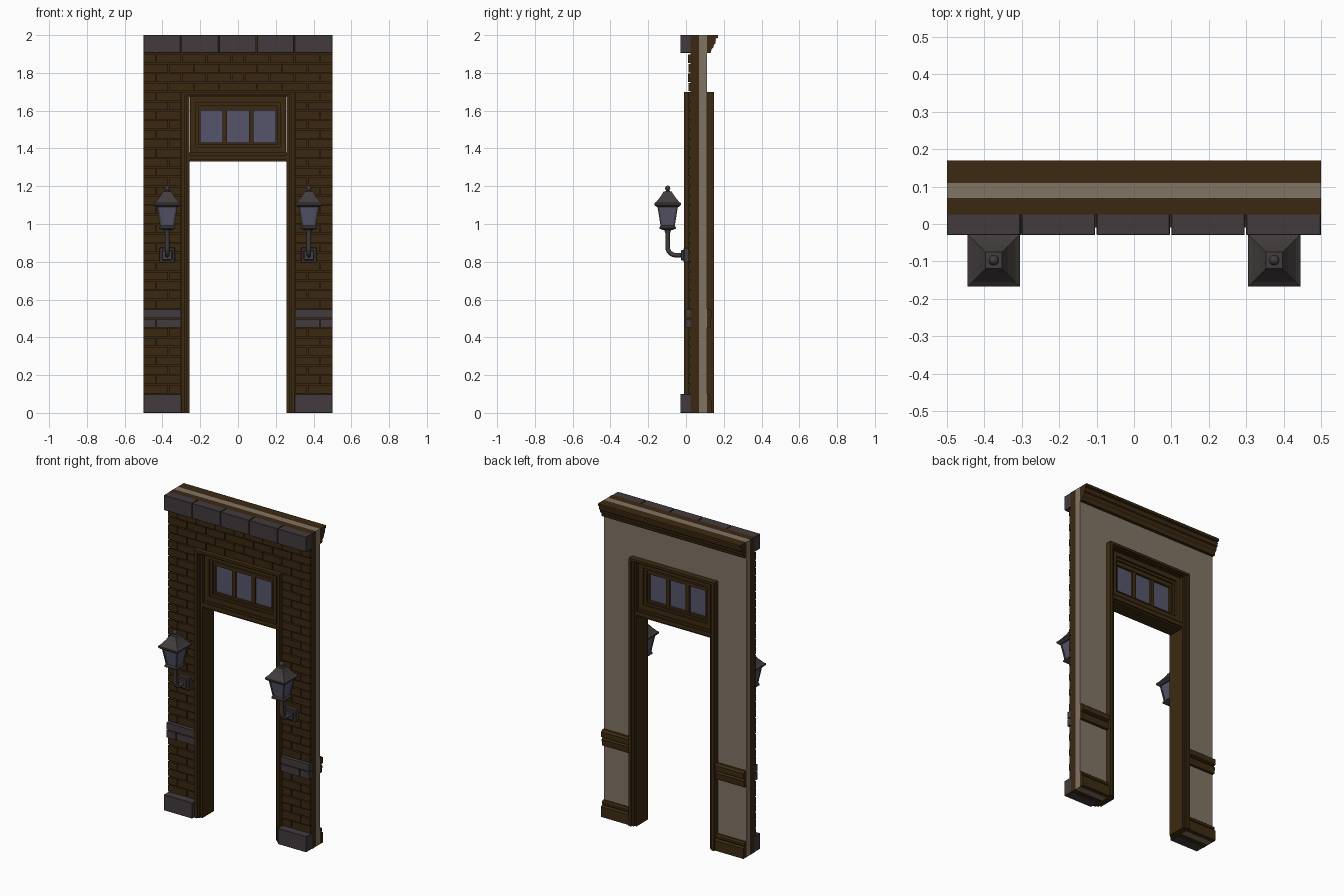
import bpy, bmesh, math
from mathutils import Vector

if "Cube" in bpy.data.objects:
    bpy.data.objects.remove(bpy.data.objects["Cube"])


def mat(name, r, g, b):
    m = bpy.data.materials.new(name)
    m.diffuse_color = (r, g, b, 1)
    m.use_nodes = True
    m.node_tree.nodes["Principled BSDF"].inputs["Base Color"].default_value = m.diffuse_color
    return m


WOOD = mat("dark brown wood", 0.046, 0.023, 0.006)
BRICK = mat("brown brick", 0.043, 0.021, 0.006)
STONE = mat("grey stone", 0.055, 0.044, 0.047)
METAL = mat("dark metal", 0.055, 0.047, 0.046)
PLASTER = mat("beige plaster", 0.22, 0.175, 0.13)
GLASS = mat("blue grey glass", 0.09, 0.09, 0.145)


def finish(name, bm, material, bevel=0, smooth=False):
    bmesh.ops.recalc_face_normals(bm, faces=bm.faces[:])
    if bevel:
        bmesh.ops.bevel(bm, geom=bm.edges[:], offset=bevel, segments=1, affect='EDGES')
    me = bpy.data.meshes.new(name)
    bm.to_mesh(me)
    bm.free()
    me.materials.append(material)
    ob = bpy.data.objects.new(name, me)
    bpy.context.collection.objects.link(ob)
    if smooth:
        bpy.ops.object.select_all(action='DESELECT')
        ob.select_set(True)
        bpy.context.view_layer.objects.active = ob
        bpy.ops.object.shade_smooth_by_angle(angle=math.radians(40))
    return ob


def loft(bm, rings):
    """Skin a list of point rings and cap both ends."""
    vs = [[bm.verts.new(p) for p in r] for r in rings]
    n = len(vs[0])
    for a, b in zip(vs, vs[1:]):
        for i in range(n):
            bm.faces.new((a[i], a[(i + 1) % n], b[(i + 1) % n], b[i]))
    bm.faces.new(vs[0][::-1])
    bm.faces.new(vs[-1])


def box(bm, x0, x1, y0, y1, z0, z1):
    loft(bm, [[(x0, y0, z), (x1, y0, z), (x1, y1, z), (x0, y1, z)] for z in (z0, z1)])


def boxes(name, material, *items, bevel=0):
    bm = bmesh.new()
    for it in items:
        box(bm, *it)
    return finish(name, bm, material, bevel)


def arch(outer, inner, top, under, y0, y1):
    """Two posts and a head."""
    return [(-outer, -inner, y0, y1, 0, top), (inner, outer, y0, y1, 0, top),
            (-inner, inner, y0, y1, under, top)]


def ring(x, z0, z1, w, y0, y1):
    """Rectangular frame of width w."""
    return [(-x, -x + w, y0, y1, z0, z1), (x - w, x, y0, y1, z0, z1),
            (-x + w, x - w, y0, y1, z0, z0 + w), (-x + w, x - w, y0, y1, z1 - w, z1)]


def moulding(name, profile, spans):
    bm = bmesh.new()
    for a, b in spans:
        loft(bm, [[(x, y, z) for y, z in profile] for x in (a, b)])
    return finish(name, bm, WOOD)


# wall core: brick backing and inner plaster
boxes("brick_backing", BRICK, *arch(0.5, 0.3, 2, 1.7, 0.025, 0.07))
boxes("plaster_wall", PLASTER, *arch(0.5, 0.3, 2, 1.7, 0.07, 0.11))

# bricks in running bond, mirrored left and right
bm, stones = bmesh.new(), bmesh.new()
L, G = 0.4 / 3, 0.003
for k in range(36):
    z = 0.1 + 0.05 * k
    band = k in (7, 8)
    inner = 0.3 if z < 1.69 else 0.0
    x = 0.5 + (L / 2 if k % 2 else 0)
    if k == 8:
        spans = [(0.3, 0.5)]
    else:
        spans = []
        while x > inner + 0.005:
            a, b = max(x - L, inner), min(x, 0.5)
            if inner == 0 and a < 0.01:
                a = -b if b > 0.03 else 0
            spans.append((a, b))
            x -= L
    front = -0.003 if band else (0.01 if k % 2 else 0.014)
    for a, b in spans:
        for s in (1, -1):
            if a < 0 and s < 0:
                continue
            lo, hi = sorted((s * a, s * b))
            box(stones if band else bm, lo + (G if lo > -0.499 else 0), hi - (G if hi < 0.499 else 0),
                front, 0.03, z + G, z + 0.05 - G)
finish("bricks", bm, BRICK)
finish("stone_band", stones, STONE)

# stone blocks at the foot and along the top
boxes("base_stones", STONE, *[(a, a + 0.2, -0.03, 0.03, 0, 0.1) for a in (-0.5, 0.3)], bevel=0.002)
boxes("top_stones", STONE, *[(-0.5 + 0.2 * i, -0.304 + 0.2 * i + (0.003 if i == 4 else 0), -0.03, 0.03, 1.905, 2)
                             for i in range(5)], bevel=0.002)

# back mouldings: cornice, chair rail, skirting
sides = [(-0.5, -0.3), (0.3, 0.5)]
moulding("cornice", [(0.11, 1.905), (0.13, 1.905), (0.135, 1.925), (0.145, 1.935), (0.148, 1.95), (0.155, 1.955),
                     (0.158, 1.975), (0.155, 1.982), (0.17, 1.985), (0.17, 2), (0.11, 2)], [(-0.5, 0.5)])
moulding("chair_rail", [(0.11, 0.45), (0.128, 0.45), (0.132, 0.49), (0.122, 0.5), (0.138, 0.507),
                        (0.138, 0.54), (0.125, 0.55), (0.11, 0.55)], sides)
moulding("skirting", [(0.11, 0), (0.138, 0), (0.138, 0.065), (0.125, 0.072), (0.13, 0.078),
                      (0.13, 0.092), (0.12, 0.1), (0.11, 0.1)], sides)

# door frame: stepped casings around the jamb
boxes("door_jamb", WOOD, *arch(0.295, 0.258, 1.695, 1.672, 0.012, 0.128))
boxes("door_casing", WOOD, *arch(0.3, 0.282, 1.7, 1.685, -0.01, 0.148))
boxes("door_casing_step", WOOD, *arch(0.29, 0.27, 1.69, 1.677, 0.0, 0.138))

# transom bar and window over the doorway
boxes("transom_bar", WOOD, (-0.258, 0.258, 0.012, 0.128, 1.34, 1.365),
      (-0.258, 0.258, 0.022, 0.118, 1.33, 1.34), (-0.258, 0.258, 0.022, 0.118, 1.365, 1.378))
boxes("window_frame", WOOD, *ring(0.255, 1.377, 1.673, 0.03, 0.03, 0.11),
      *ring(0.228, 1.402, 1.645, 0.018, 0.042, 0.098))
boxes("window_sash", WOOD, *ring(0.212, 1.418, 1.628, 0.014, 0.052, 0.088),
      (-0.199, 0.199, 0.052, 0.088, 1.602, 1.616),
      *[(c - 0.012, c + 0.012, 0.055, 0.085, 1.43, 1.605) for c in (-0.069, 0.069)])
boxes("window_panes", GLASS, (-0.2, 0.2, 0.067, 0.073, 1.43, 1.605))


def square(cx, cy, h, z):
    return [(cx + sx * h, cy + sy * h, z) for sx, sy in ((-1, -1), (1, -1), (1, 1), (-1, 1))]


# wall lanterns
CY = -0.097
for side, cx in (("left", -0.375), ("right", 0.375)):
    # wall plate
    bm = bmesh.new()
    box(bm, cx - 0.041, cx + 0.041, -0.012, 0.02, 0.795, 0.875)
    box(bm, cx - 0.028, cx + 0.028, -0.027, -0.01, 0.808, 0.862)
    finish(side + "_lamp_plate", bm, METAL, bevel=0.004)
    # curved arm
    pts = [(-0.02, 0.835), (-0.055, 0.835)]
    pts += [(-0.055 - 0.042 * math.sin(t), 0.877 - 0.042 * math.cos(t))
            for t in [math.pi / 2 * i / 6 for i in range(1, 7)]]
    pts += [(CY, 0.95), (CY, 0.975)]
    rings = []
    for i, p in enumerate(pts):
        q0, q1 = pts[max(i - 1, 0)], pts[min(i + 1, len(pts) - 1)]
        t = Vector((0, q1[0] - q0[0], q1[1] - q0[1])).normalized()
        n = Vector((1, 0, 0)).cross(t)
        r = 0.02 if i == len(pts) - 1 else 0.012
        rings.append([Vector((cx, *p)) + r * (Vector((math.cos(a), 0, 0)) + n * math.sin(a))
                      for a in [math.tau * j / 12 for j in range(12)]])
    bm = bmesh.new()
    loft(bm, rings)
    finish(side + "_lamp_arm", bm, METAL, smooth=True)
    # tapered glass body
    bm = bmesh.new()
    loft(bm, [square(cx, CY, 0.034, 0.985), square(cx, CY, 0.053, 1.105)])
    finish(side + "_lamp_glass", bm, GLASS)
    # foot, corner bars and roof
    bm = bmesh.new()
    loft(bm, [square(cx, CY, h, z) for h, z in ((0.025, 0.968), (0.043, 0.975), (0.043, 0.984), (0.036, 0.992))])
    for sx in (-1, 1):
        for sy in (-1, 1):
            loft(bm, [square(cx + sx * d, CY + sy * d, 0.005, z) for d, z in ((0.032, 0.985), (0.051, 1.105))])
    loft(bm, [square(cx, CY, h, z) for h, z in
              ((0.058, 1.09), (0.07, 1.1), (0.07, 1.11), (0.058, 1.12), (0.038, 1.145),
               (0.025, 1.165), (0.022, 1.172))])
    finish(side + "_lamp_roof", bm, METAL)
    # turned finial
    bm = bmesh.new()
    loft(bm, [[(cx + r * math.cos(a), CY + r * math.sin(a), z) for a in [math.tau * j / 12 for j in range(12)]]
              for r, z in ((0.015, 1.17), (0.008, 1.177), (0.012, 1.183), (0.014, 1.19), (0.011, 1.198), (0.004, 1.203))])
    finish(side + "_lamp_finial", bm, METAL, smooth=True)
